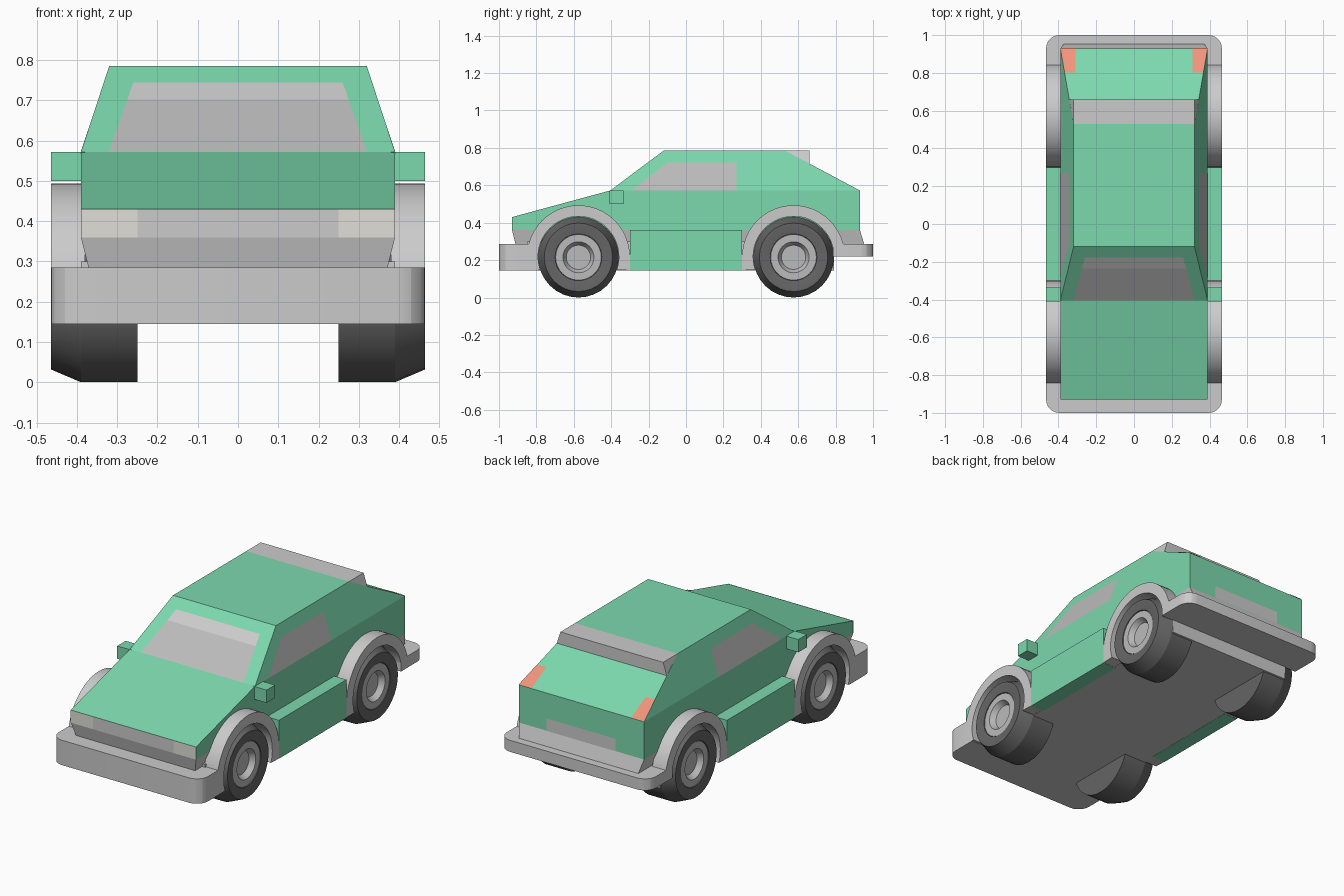
import bpy, bmesh, math
from mathutils import Vector

if "Cube" in bpy.data.objects:
    bpy.data.objects.remove(bpy.data.objects["Cube"])


def paint(name, rgb):
    m = bpy.data.materials.new(name)
    m.diffuse_color = (*rgb, 1)
    m.use_nodes = True
    m.node_tree.nodes["Principled BSDF"].inputs["Base Color"].default_value = m.diffuse_color
    return m


GREEN = paint("green_paint", (0.2, 0.69, 0.42))
ORANGE = paint("orange_lens", (0.88, 0.3, 0.2))
WHITE = paint("white_lens", (0.75, 0.74, 0.69))
LIGHT = paint("light_grey", (0.5, 0.5, 0.5))
RUBBER = paint("dark_rubber", (0.13, 0.13, 0.13))


def finish(bm, name, mat=None, smooth=False):
    bmesh.ops.recalc_face_normals(bm, faces=bm.faces)
    me = bpy.data.meshes.new(name)
    bm.to_mesh(me)
    bm.free()
    ob = bpy.data.objects.new(name, me)
    bpy.context.collection.objects.link(ob)
    if mat:
        me.materials.append(mat)
    if smooth:
        bpy.ops.object.select_all(action='DESELECT')
        ob.select_set(True)
        bpy.context.view_layer.objects.active = ob
        bpy.ops.object.shade_smooth_by_angle(angle=math.radians(15))
    return ob


def hull(name, pts, mat=None, mirror=True, smooth=False):
    """Convex solid around points, mirrored in x if wanted."""
    bm = bmesh.new()
    for x, y, z in pts:
        bm.verts.new((x, y, z))
        if mirror:
            bm.verts.new((-x, y, z))
    bmesh.ops.convex_hull(bm, input=bm.verts)
    bmesh.ops.dissolve_limit(bm, angle_limit=0.02, verts=bm.verts, edges=bm.edges)
    return finish(bm, name, mat, smooth)


def box(name, xs, ys, zs, mat=None, mirror=False):
    return hull(name, [(x, y, z) for x in xs for y in ys for z in zs], mat, mirror)


def panel(name, pts, mat=None):
    """Thin flat panel lying just outside the body."""
    p = [Vector(q) for q in pts]
    n = (p[1] - p[0]).cross(p[2] - p[0]).normalized()
    c = sum(p, Vector()) / len(p)
    if n.dot(c - Vector((0, 0, 0.4))) < 0:
        n = -n
        p.reverse()
    bm = bmesh.new()
    bm.faces.new([bm.verts.new(q + n * 0.002) for q in p])
    me = bpy.data.meshes.new(name)
    bm.to_mesh(me)
    bm.free()
    ob = bpy.data.objects.new(name, me)
    bpy.context.collection.objects.link(ob)
    if mat:
        me.materials.append(mat)


def lathe(name, profile, y, s, mat=None):
    """Turn an (x, radius) profile about a wheel axle."""
    bm = bmesh.new()
    vs = [bm.verts.new((s * x, y, 0.215 + r)) for x, r in profile]
    es = [bm.edges.new(e) for e in zip(vs, vs[1:])]
    bmesh.ops.spin(bm, geom=vs + es, cent=(0, y, 0.215), axis=(1, 0, 0),
                   angle=2 * math.pi, steps=32)
    bmesh.ops.remove_doubles(bm, verts=bm.verts, dist=1e-4)
    finish(bm, name, mat, True)


def bumper(name, y_in, y_out, z0, z1):
    s = 1 if y_out > 0 else -1
    plan = [(0.465, y_in)]
    for i in range(7):
        a = math.radians(15 * i)
        plan.append((0.395 + 0.07 * math.cos(a), y_out + s * 0.07 * (math.sin(a) - 1)))
    hull(name, [(x, y, z) for x, y in plan for z in (z0, z1)], smooth=True)


# Painted body, cabin and lower valance
hull("body", [(0.39, y, z) for y, z in
              ((-0.93, 0.36), (-0.93, 0.43), (-0.405, 0.572), (0.93, 0.572), (0.93, 0.36))], GREEN)
hull("cabin", [(0.39, -0.405, 0.572), (0.39, 0.93, 0.572),
               (0.32, -0.12, 0.785), (0.32, 0.53, 0.785)], GREEN)
hull("valance", [(0.39, -0.93, 0.36), (0.39, 0.93, 0.36),
                 (0.37, -0.91, 0.28), (0.37, 0.955, 0.28)])
box("floor", (-0.39, 0.39), (-0.85, 0.79), (0.145, 0.3))
hull("spoiler", [(0.32, 0.53, 0.785), (0.32, 0.66, 0.785), (0.343, 0.66, 0.714)])

# Bumpers
bumper("front_bumper", -0.79, -1, 0.145, 0.285)
bumper("rear_bumper", 0.785, 1, 0.22, 0.285)

# Windscreen with tinted top strip
panel("windscreen", [(-0.32, -0.405, 0.572), (0.32, -0.405, 0.572),
                     (0.275, -0.234, 0.70), (-0.275, -0.234, 0.70)], LIGHT)
panel("windscreen_strip", [(-0.275, -0.234, 0.70), (0.275, -0.234, 0.70),
                           (0.26, -0.176, 0.743), (-0.26, -0.176, 0.743)])

# Grille and rear plate
panel("grille", [(-0.25, -0.93, 0.36), (0.25, -0.93, 0.36), (0.25, -0.93, 0.43), (-0.25, -0.93, 0.43)])
panel("rear_plate", [(-0.215, 0.93, 0.36), (0.215, 0.93, 0.36), (0.215, 0.93, 0.43), (-0.215, 0.93, 0.43)])

for s in (1, -1):
    side = "right" if s > 0 else "left"
    # Lamps and side glass
    panel(side + "_headlight", [(s * x, -0.93, z) for x, z in
                                ((0.25, 0.36), (0.39, 0.36), (0.39, 0.43), (0.25, 0.43))], WHITE)
    panel(side + "_rear_light", [(s * 0.31, 0.93, 0.572), (s * 0.39, 0.93, 0.572),
                                 (s * 0.367, 0.80, 0.641), (s * 0.31, 0.80, 0.641)], ORANGE)
    panel(side + "_window", [(s * 0.39, -0.29, 0.572), (s * 0.39, 0.27, 0.572),
                             (s * 0.341, 0.27, 0.72), (s * 0.341, -0.10, 0.72)], LIGHT)
    # Sill and door mirror
    box(side + "_sill", (s * 0.38, s * 0.465), (-0.3, 0.3), (0.144, 0.36), GREEN)
    box(side + "_mirror", (s * 0.38, s * 0.465), (-0.41, -0.335), (0.5, 0.572), GREEN)
    panel(side + "_mirror_glass", [(s * 0.39, -0.335, 0.5), (s * 0.465, -0.335, 0.5),
                                   (s * 0.465, -0.335, 0.572), (s * 0.39, -0.335, 0.572)])

    for e in (-1, 1):
        y = e * 0.575
        label = side + ("_front" if e < 0 else "_rear")
        # Wheel arch: flared ring with straight ends
        out_low, a0 = (0.145, -19) if e < 0 else (0.22, 1)
        arc = lambda r, a: (y + e * r * math.cos(math.radians(a)), 0.218 + r * math.sin(math.radians(a)))
        outer = [arc(0.275, 180 * i / 24) for i in range(1, 25)]
        inner = [arc(0.216, 199 + (a0 - 199) * i / 28) for i in range(29)]
        loop = [(y + e * 0.275, out_low)] + outer + [(y - e * 0.275, 0.145)] + inner
        bm = bmesh.new()
        f = bm.faces.new([bm.verts.new((s * 0.38, *p)) for p in loop])
        ext = bmesh.ops.extrude_face_region(bm, geom=[f], use_keep_orig=True)
        bmesh.ops.translate(bm, vec=(s * 0.085, 0, 0),
                            verts=[v for v in ext["geom"] if isinstance(v, bmesh.types.BMVert)])
        finish(bm, label + "_arch", None, True)
        # Tyre and recessed rim
        lathe(label + "_tyre", [(0.25, 0), (0.25, 0.215), (0.39, 0.215), (0.465, 0.183),
                                (0.465, 0.168), (0.458, 0.125), (0.44, 0.12)], y, s, RUBBER)
        lathe(label + "_rim", [(0.44, 0.127), (0.455, 0.122), (0.455, 0.083),
                               (0.425, 0.065), (0.425, 0)], y, s, LIGHT)
